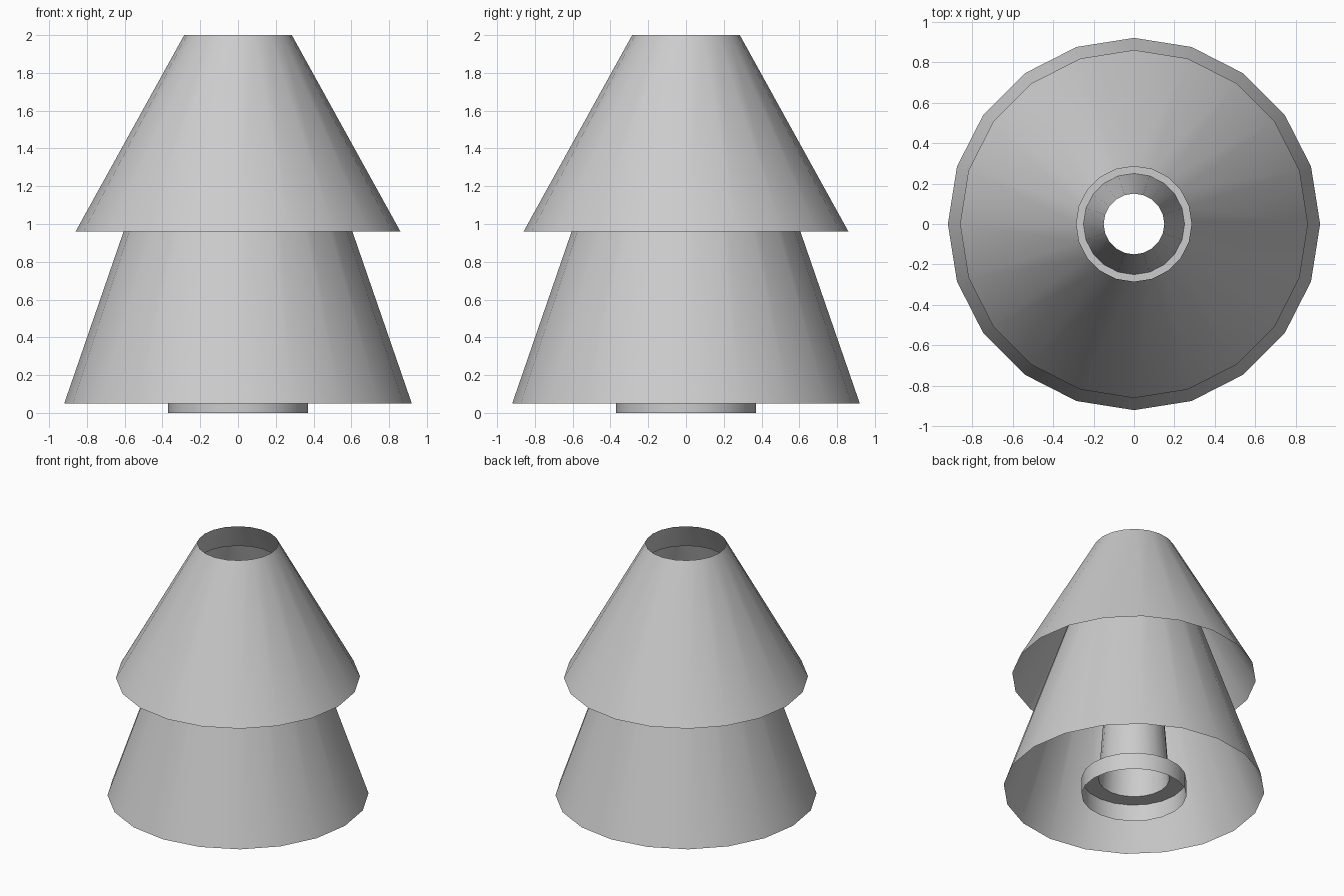
import bpy, bmesh, math

if "Cube" in bpy.data.objects:
    bpy.data.objects.remove(bpy.data.objects["Cube"])

SIDES = 20


def revolve(name, profile):
    """Open thin surface turned around z from (radius, height) points."""
    bm = bmesh.new()
    rings = []
    for r, z in profile:
        rings.append([bm.verts.new((r * math.cos(2 * math.pi * i / SIDES),
                                    r * math.sin(2 * math.pi * i / SIDES), z))
                      for i in range(SIDES)])
    for lo, hi in zip(rings, rings[1:]):
        for i in range(SIDES):
            j = (i + 1) % SIDES
            bm.faces.new((lo[i], lo[j], hi[j], hi[i]))
    mesh = bpy.data.meshes.new(name)
    bm.to_mesh(mesh)
    bm.free()
    obj = bpy.data.objects.new(name, mesh)
    bpy.context.collection.objects.link(obj)
    bpy.ops.object.select_all(action='DESELECT')
    obj.select_set(True)
    bpy.context.view_layer.objects.active = obj
    bpy.ops.object.shade_smooth_by_angle(angle=math.radians(35))
    return obj


# Hollow trunk with a wider stepped foot
revolve("trunk", [(0.37, 0), (0.37, 0.13), (0.25, 0.13), (0.15, 1.5)])
# Lower foliage cone, continuing up inside the upper one
revolve("lower_branches", [(0.92, 0.05), (0.30, 1.845)])
# Upper foliage cone, open at the top
revolve("upper_branches", [(0.86, 0.96), (0.285, 2.0)])
